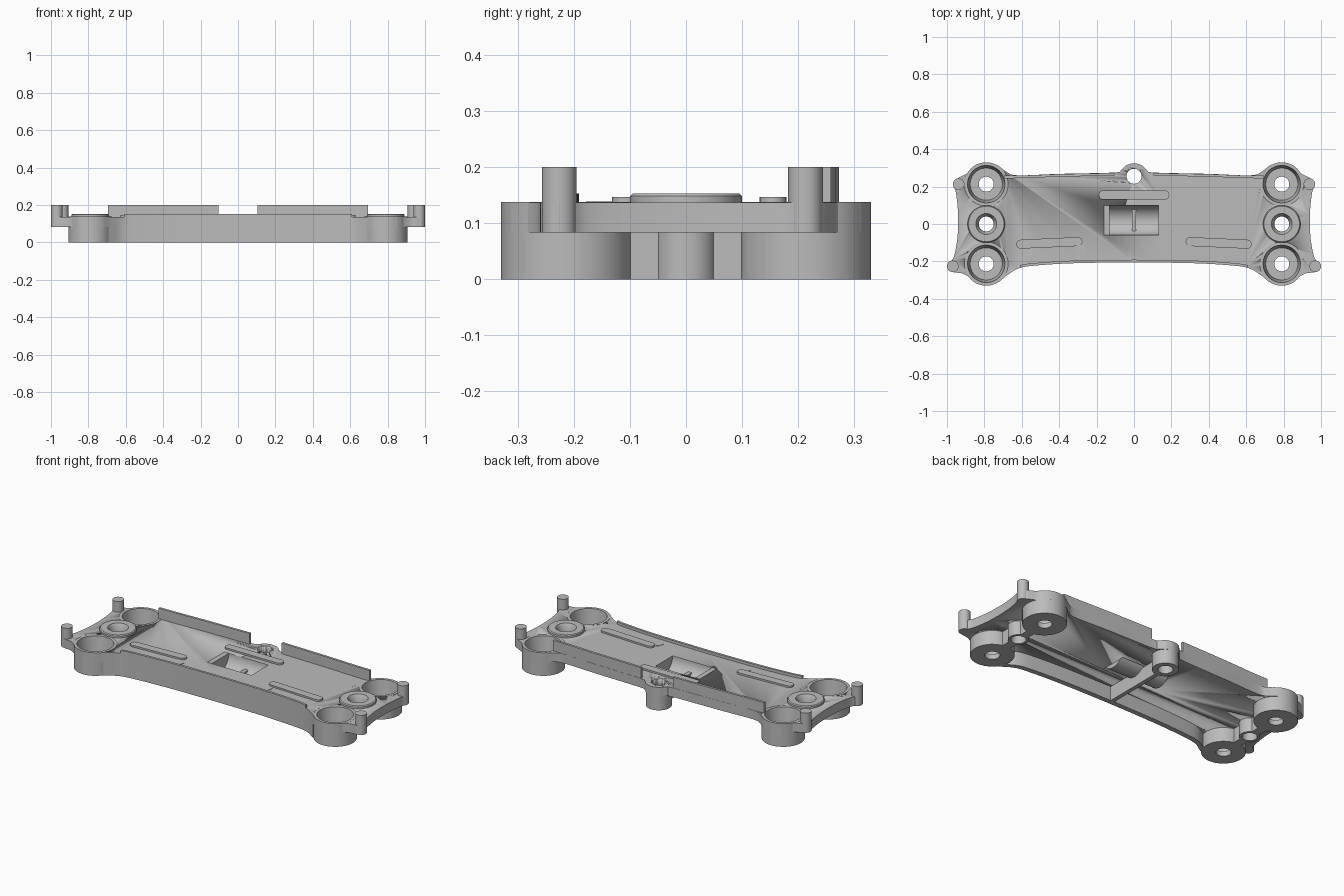
import bpy, bmesh, math
from mathutils import Vector

if "Cube" in bpy.data.objects:
    bpy.data.objects.remove(bpy.data.objects["Cube"])

grey = bpy.data.materials.new("plain grey")
grey.use_nodes = True
grey.diffuse_color = (0.5, 0.5, 0.5, 1)
grey.node_tree.nodes["Principled BSDF"].inputs["Base Color"].default_value = (0.5, 0.5, 0.5, 1)

LOW, TOP, LIP, TALL = 0.083, 0.137, 0.153, 0.2   # main heights
CUP_X, CUP_Y = 0.79, 0.213


def finish(bm, name):
    bmesh.ops.recalc_face_normals(bm, faces=bm.faces)
    mesh = bpy.data.meshes.new(name)
    bm.to_mesh(mesh)
    bm.free()
    ob = bpy.data.objects.new(name, mesh)
    bpy.context.collection.objects.link(ob)
    mesh.materials.append(grey)
    bpy.ops.object.select_all(action='DESELECT')
    ob.select_set(True)
    bpy.context.view_layer.objects.active = ob
    bpy.ops.object.shade_smooth_by_angle(angle=math.radians(30))
    return ob


def add_prism(bm, pts, z0, z1):
    base = bm.faces.new([bm.verts.new((x, y, z0)) for x, y in pts])
    top = bmesh.ops.extrude_face_region(bm, geom=[base])["geom"]
    for v in top:
        if isinstance(v, bmesh.types.BMVert):
            v.co.z = z1


def prism(name, pts, z0, z1):
    bm = bmesh.new()
    add_prism(bm, pts, z0, z1)
    return finish(bm, name)


def circle(x, y, r, n=48):
    return [(x + r * math.cos(2 * math.pi * i / n), y + r * math.sin(2 * math.pi * i / n))
            for i in range(n)]


def capsule(a, b, r, n=10):
    ang = math.atan2(b[1] - a[1], b[0] - a[0])
    pts = []
    for (x, y), start in ((b, ang - math.pi / 2), (a, ang + math.pi / 2)):
        for i in range(n + 1):
            t = start + math.pi * i / n
            pts.append((x + r * math.cos(t), y + r * math.sin(t)))
    return pts


def strip(pts, width):
    # band hanging inward (along y) from an edge line
    return pts + [(x, y + width) for x, y in reversed(pts)]


def lathe(name, x, y, profile, n=48):
    # ring turned from a closed (radius, height) section
    bm = bmesh.new()
    rows = [[bm.verts.new((px, py, z)) for px, py in circle(x, y, r, n)] for r, z in profile]
    for k, row in enumerate(rows):
        nxt = rows[(k + 1) % len(rows)]
        for i in range(n):
            j = (i + 1) % n
            bm.faces.new((row[i], row[j], nxt[j], nxt[i]))
    return finish(bm, name)


def smooth(pts, steps=5):
    # rounded path through the control points
    p = [Vector(q) for q in [pts[0]] + pts + [pts[-1]]]
    out = []
    for a, b, c, d in zip(p, p[1:], p[2:], p[3:]):
        for s in range(steps):
            t = s / steps
            out.append(tuple(0.5 * (2 * b + (c - a) * t + (2 * a - 5 * b + 4 * c - d) * t * t
                                    + (3 * b - a - 3 * c + d) * t ** 3)))
    return out + [pts[-1]]


def cut(ob, cutter):
    cutter.hide_render = True
    mod = ob.modifiers.new("cut", 'BOOLEAN')
    mod.object, mod.solver = cutter, 'EXACT'
    bpy.context.view_layer.objects.active = ob
    bpy.ops.object.modifier_apply(modifier=mod.name)
    bpy.data.objects.remove(cutter)


# Deck plate with waisted ends and bulges around the cups
half = smooth([(0, 0.325), (0.04, 0.315), (0.07, 0.288), (0.11, 0.275), (0.4, 0.268),
               (0.62, 0.26), (0.68, 0.278), (0.73, 0.314), (0.79, 0.33), (0.85, 0.314),
               (0.89, 0.272), (0.94, 0.246), (0.968, 0.215), (0.953, 0.17), (0.942, 0.08),
               (0.94, 0), (0.946, -0.09), (0.965, -0.18), (1, -0.225), (0.97, -0.256),
               (0.92, -0.264), (0.88, -0.285), (0.85, -0.314), (0.79, -0.33), (0.73, -0.314),
               (0.68, -0.275), (0.61, -0.235), (0.5, -0.22), (0.3, -0.209), (0, -0.205)])
deck = prism("deck_plate", half + [(-x, y) for x, y in half[-2:0:-1]], LOW, TOP)

bm = bmesh.new()
for sx in (-1, 1):
    for y, r in ((CUP_Y, 0.11), (0, 0.054), (-CUP_Y, 0.11)):
        add_prism(bm, circle(sx * CUP_X, y, r), 0, 0.3)
add_prism(bm, circle(0, 0.255, 0.04), 0, 0.3)
add_prism(bm, [(-0.16, -0.06), (0.16, -0.06), (0.16, 0.1), (-0.16, 0.1)], 0, 0.3)
cut(deck, finish(bm, "deck_cutter"))

for side, sx in (("left", 1), ("right", -1)):
    # Corner cups with tapered pockets and drilled floors
    for end, y in (("back", CUP_Y), ("front", -CUP_Y)):
        lathe(f"{side}_{end}_cup", sx * CUP_X, y,
              [(0.04, 0), (0.117, 0), (0.117, TOP + 0.0005), (0.1, TOP + 0.0005),
               (0.086, 0.03), (0.04, 0.03)])

    # Middle boss with countersunk washer
    lathe(f"{side}_middle_boss", sx * CUP_X, 0,
          [(0.04, 0), (0.055, 0), (0.055, TOP), (0.1, TOP), (0.1, LIP - 0.005),
           (0.095, LIP), (0.056, LIP), (0.04, LIP - 0.03)])

    # Webs joining boss and cups
    for sy in (-1, 1):
        prism(f"{side}_boss_web", [(sx * CUP_X + dx, sy * dy) for dx, dy in
              ((-0.025, 0.048), (0.025, 0.048), (0.025, 0.108), (-0.025, 0.108))], 0, LOW)

    # Upright corner pins
    for end, x, y in (("back", 0.938, 0.213), ("front", 0.969, -0.226)):
        prism(f"{side}_{end}_pin", circle(sx * x, y, 0.031, 32), LOW, TALL)

    # Tall back wall
    prism(f"{side}_back_wall", strip([(sx * x, y) for x, y in
          ((0.105, 0.273), (0.4, 0.267), (0.6, 0.259), (0.695, 0.258))], -0.014), LOW, TALL)

    # Slanted front bar and marker disc
    prism(f"{side}_front_bar", capsule((sx * 0.605, -0.108), (sx * 0.3, -0.094), 0.024),
          TOP - 0.01, TOP + 0.01)
    prism(f"{side}_marker_disc", circle(sx * 0.288, -0.145, 0.033), TOP - 0.01, TOP + 0.002)

# Back bar
prism("back_bar", capsule((-0.165, 0.155), (0.165, 0.155), 0.024), TOP - 0.01, TOP + 0.01)

# Front skirt and its raised lip
skirt = [(x, y) for x, y in half if y < -0.2 and x < 0.7]
edge = [(-x, y) for x, y in skirt] + skirt[-2::-1]
prism("front_skirt", strip(edge, 0.03), 0, LOW)
prism("front_lip", strip([p for p in edge if abs(p[0]) < 0.612], 0.014), TOP - 0.02, LIP)

# Back post and centre rib
lathe("back_post", 0, 0.255, [(0.04, 0), (0.07, 0), (0.07, TOP), (0.04, TOP)])
prism("centre_rib", [(-0.012, -0.19), (0.012, -0.19), (0.012, 0.19), (-0.012, 0.19)], 0, LOW)

# Curved trough set in the window, with solid end cheeks
arc = [(0.02 - 0.08 * math.cos(math.pi * i / 20), TOP - 0.08 * math.sin(math.pi * i / 20))
       for i in range(21)]
bm = bmesh.new()
ends = [[bm.verts.new((x, y, z)) for y, z in arc] for x in (-0.16, 0.16)]
for i in range(20):
    bm.faces.new((ends[0][i], ends[0][i + 1], ends[1][i + 1], ends[1][i]))
finish(bm, "window_trough")
for side, sx in (("left", 1), ("right", -1)):
    bm = bmesh.new()
    outer, inner = ([bm.verts.new((sx * x, y, z)) for y, z in arc] for x in (0.16, 0.13))
    bm.faces.new(outer)
    bm.faces.new(inner)
    for i in range(21):
        j = (i + 1) % 21
        bm.faces.new((outer[i], outer[j], inner[j], inner[i]))
    finish(bm, f"{side}_window_cheek")
